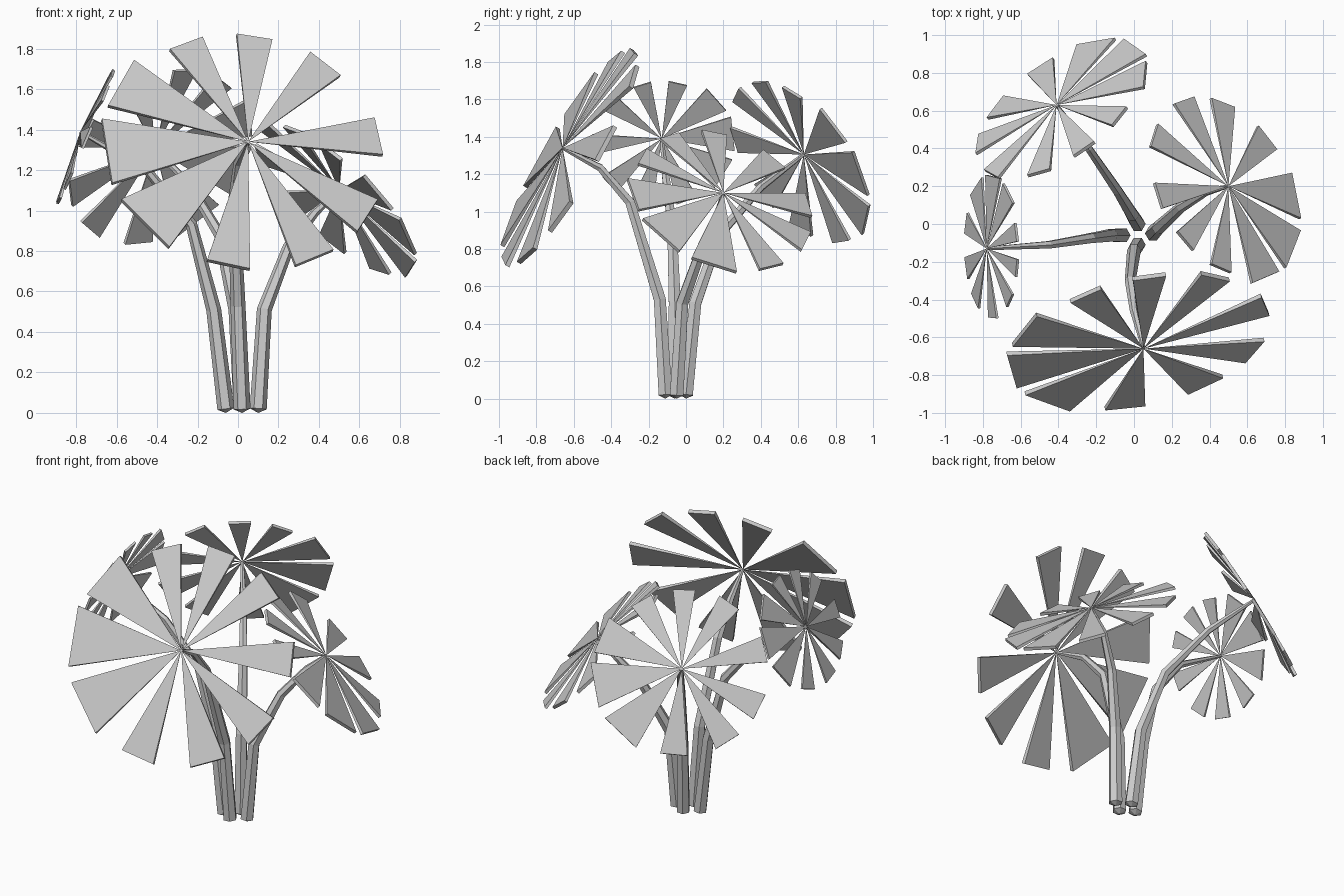
import bpy, bmesh
from math import cos, sin, tau, radians
from mathutils import Vector, Matrix

cube = bpy.data.objects.get("Cube")
if cube:
    bpy.data.objects.remove(cube)

grey = bpy.data.materials.new("light_grey")
grey.use_nodes = True
COLOUR = (0.6, 0.6, 0.6, 1)
grey.diffuse_color = COLOUR
grey.node_tree.nodes["Principled BSDF"].inputs["Base Color"].default_value = COLOUR


def finish(name, bm):
    bmesh.ops.recalc_face_normals(bm, faces=bm.faces)
    mesh = bpy.data.meshes.new(name)
    bm.to_mesh(mesh)
    bm.free()
    mesh.materials.append(grey)
    obj = bpy.data.objects.new(name, mesh)
    bpy.context.collection.objects.link(obj)
    return obj


# Leaflets of one fan: centre angle, half width in degrees, length
LEAFLETS = [
    (76, 8, .645), (42.5, 8.3, .665), (1.5, 8.8, .69), (-38, 9, .70),
    (-70, 9.1, .695), (-107.5, 9, .695), (-146, 13.7, .727),
    (178, 14.5, .73), (144.5, 12.3, .713), (108, 8.3, .645)]
DROP = -.05      # tips sit a little behind the hub
THICK = .025     # leaflet thickness at the tip


def fan(name, hub, side, up, size):
    """Flat wedges spreading from one hub, thin at the hub."""
    side = Vector(side).normalized()
    normal = side.cross(Vector(up)).normalized()
    turn = Matrix((side, normal.cross(side), normal)).transposed()
    bm = bmesh.new()
    for angle, half, length in LEAFLETS:
        ends = [radians(angle - half), radians(angle + half)]
        apex = bm.verts.new((0, 0, 0))
        front, back = [[bm.verts.new((length * cos(a), length * sin(a), h)) for a in ends]
                       for h in (DROP, DROP - THICK)]
        bm.faces.new((apex, *front))
        bm.faces.new((apex, *reversed(back)))
        bm.faces.new((front[0], back[0], back[1], front[1]))
        for f, b in zip(front, back):
            bm.faces.new((apex, f, b))
    bm.transform(Matrix.Translation(hub) @ turn.to_4x4() @ Matrix.Scale(size, 4))
    finish(name, bm)


SIDES = 6
RADII = (.042, .037, .029, .022, .01)


def stalk(name, path):
    """Tapering faceted tube with a blunt point at the foot."""
    pts = [Vector(p) for p in path]
    foot = pts[0].copy()
    pts[0].z += .02
    bm = bmesh.new()
    rings = []
    for i, (p, r) in enumerate(zip(pts, RADII)):
        way = (pts[min(i + 1, len(pts) - 1)] - pts[max(i - 1, 0)]).normalized()
        spin = Vector((0, 0, 1)).rotation_difference(way)
        rings.append([bm.verts.new(p + spin @ Vector((r * cos(tau * k / SIDES), r * sin(tau * k / SIDES), 0)))
                      for k in range(SIDES)])
    tip = bm.verts.new(foot)
    for k in range(SIDES):
        n = (k + 1) % SIDES
        bm.faces.new((tip, rings[0][n], rings[0][k]))
        for a, b in zip(rings, rings[1:]):
            bm.faces.new((a[k], a[n], b[n], b[k]))
    bm.faces.new(rings[-1])
    finish(name, bm)


# Each plant stem: stalk path ending at the hub, fan side and up directions, fan size
STEMS = {
    "front": ([(.02, -.11, 0), (0, -.14, .53), (-.02, -.30, 1.05), (0, -.46, 1.235), (.05, -.66, 1.34)],
              (.966, .251, .057), (-.172, .469, .866), 1),
    "left_side": ([(.10, -.05, 0), (.13, -.02, .51), (.25, .09, .82), (.38, .17, .99), (.5, .2, 1.1)],
                  (-.712, .58, .396), (-.256, -.739, .623), .745),
    "back": ([(.02, 0, 0), (-.01, .05, .51), (-.09, .18, .88), (-.24, .40, 1.13), (-.41, .63, 1.305)],
             (-.736, -.653, .179), (.452, -.278, .848), .743),
    "right_side": ([(-.06, -.06, 0), (-.12, -.06, .51), (-.23, -.075, .93), (-.45, -.11, 1.2), (-.78, -.13, 1.39)],
                   (0, -1, -.07), (.39, -.06, .92), .54),
}
for place, (path, side, up, size) in STEMS.items():
    stalk(place + "_stalk", path)
    # the hub stands just proud of the stalk end
    fan(place + "_leaf_fan", path[-1], side, up, size)
